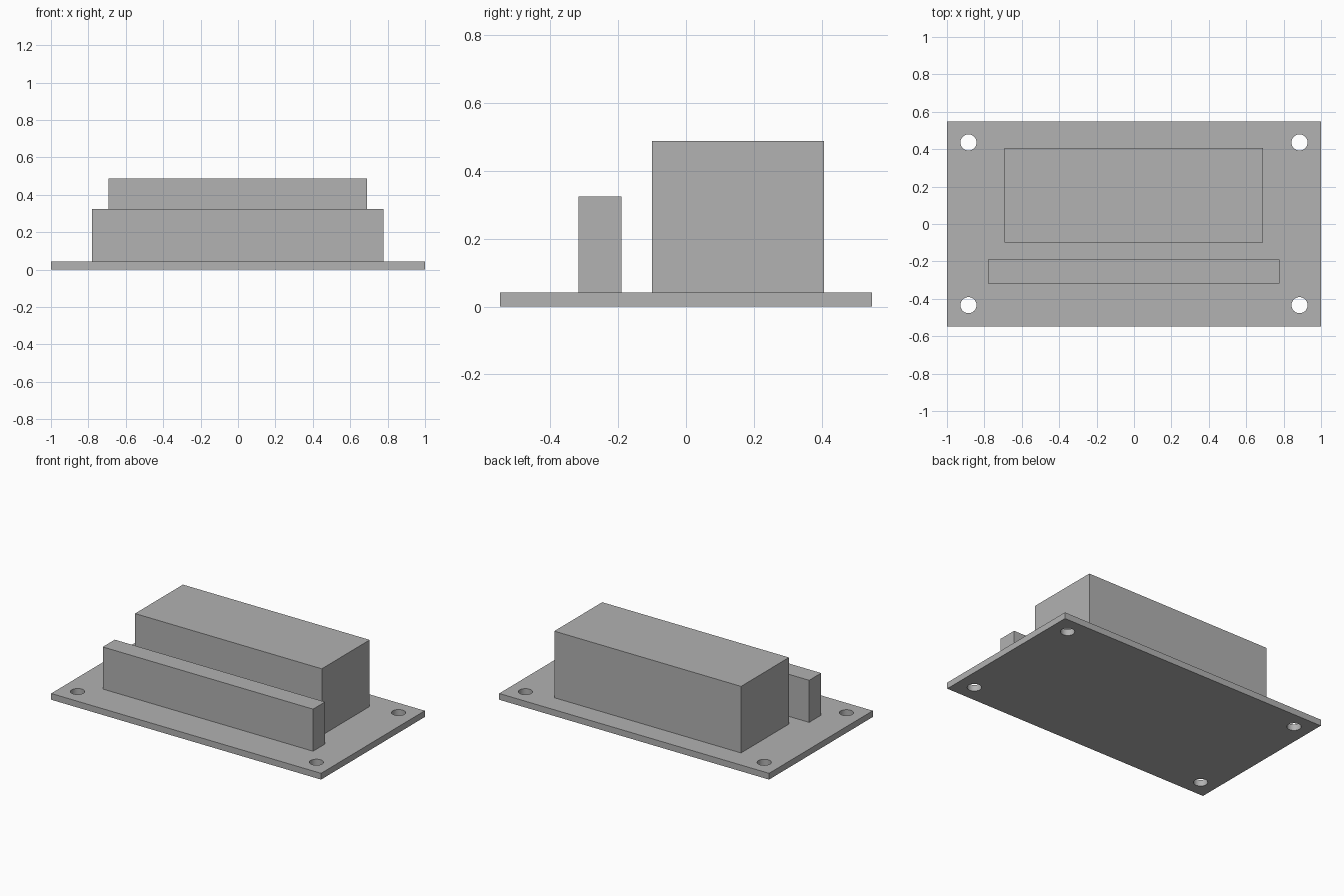
import bpy

if "Cube" in bpy.data.objects:
    bpy.data.objects.remove(bpy.data.objects["Cube"], do_unlink=True)

grey = bpy.data.materials.new("plain grey")
grey.use_nodes = True
colour = (0.445, 0.445, 0.445, 1)
grey.diffuse_color = colour
grey.node_tree.nodes["Principled BSDF"].inputs["Base Color"].default_value = colour

PLATE_TOP = 0.042


def block(name, x, y, z):
    """Box spanning the given (low, high) ranges."""
    spans = (x, y, z)
    bpy.ops.mesh.primitive_cube_add(size=1, location=[(a + b) / 2 for a, b in spans])
    obj = bpy.context.object
    obj.name = name
    obj.scale = [b - a for a, b in spans]
    bpy.ops.object.transform_apply(location=False, rotation=False, scale=True)
    obj.data.materials.append(grey)
    return obj


# Base plate, the tall rear housing and the low front bar
plate = block("base_plate", (-1, 1), (-0.549, 0.549), (0, PLATE_TOP))
block("rear_housing", (-0.693, 0.691), (-0.1, 0.407), (PLATE_TOP, 0.488))
block("front_bar", (-0.78, 0.778), (-0.317, -0.19), (PLATE_TOP, 0.324))

# Round mounting holes through the plate corners
for x in (-0.885, 0.885):
    for y in (-0.434, 0.436):
        bpy.ops.mesh.primitive_cylinder_add(
            vertices=48, radius=0.043, depth=0.2, location=(x, y, PLATE_TOP / 2))
        cutter = bpy.context.object
        cutter.name = "hole_cutter"
        cutter.hide_render = True
        cutter.data.materials.append(grey)
        cut = plate.modifiers.new("mounting_hole", "BOOLEAN")
        cut.operation = "DIFFERENCE"
        cut.solver = "EXACT"
        cut.object = cutter
        bpy.ops.object.select_all(action="DESELECT")
        plate.select_set(True)
        bpy.context.view_layer.objects.active = plate
        bpy.ops.object.modifier_apply(modifier=cut.name)
        bpy.data.objects.remove(cutter, do_unlink=True)

# Smooth hole walls with crisp plate edges
bpy.ops.object.shade_smooth_by_angle()
